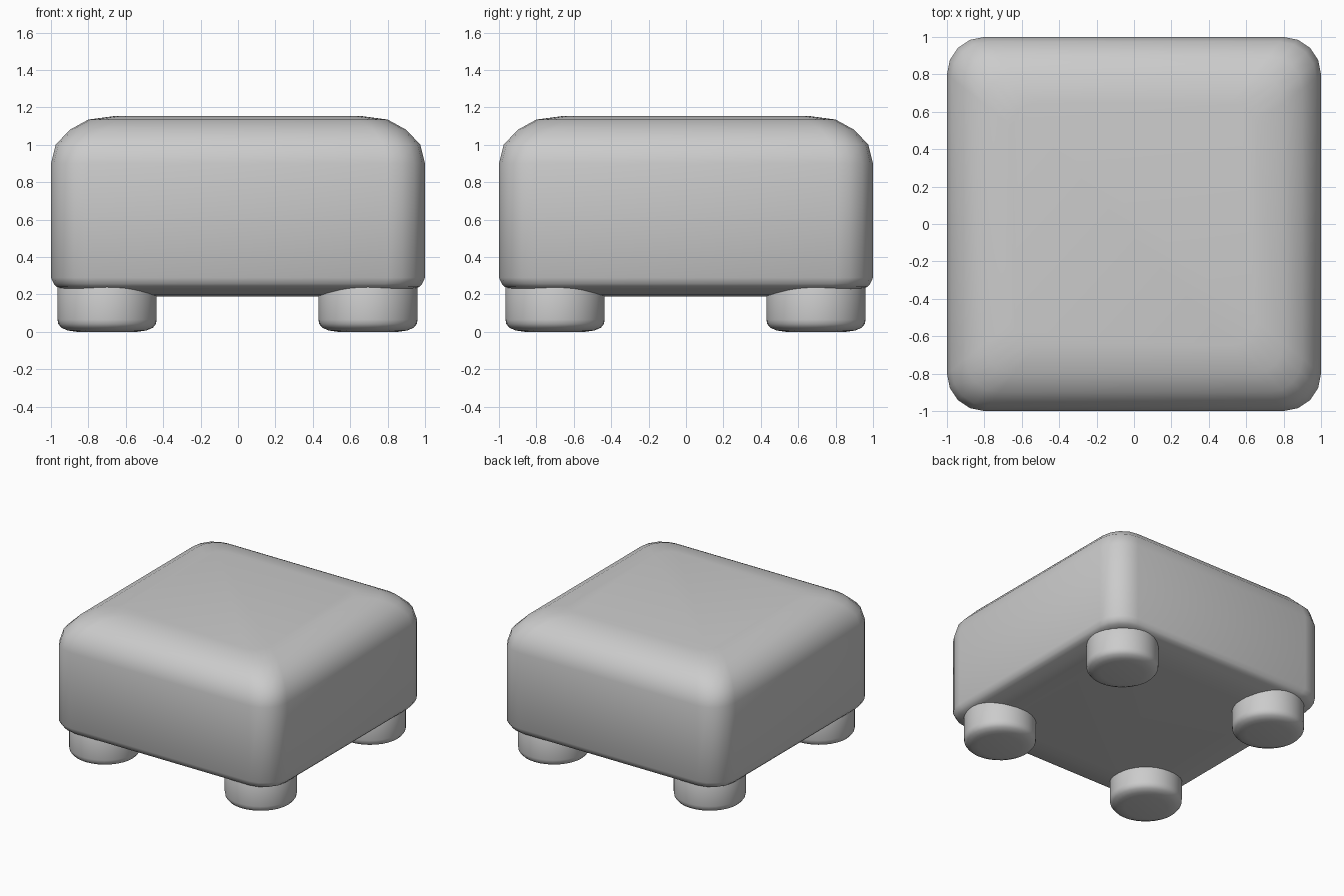
import bpy, bmesh, math

if "Cube" in bpy.data.objects:
    bpy.data.objects.remove(bpy.data.objects["Cube"])


def loft(name, rings, location=(0, 0, 0)):
    """Skin a stack of matching rings and cap both ends."""
    bm = bmesh.new()
    loops = [[bm.verts.new(p) for p in ring] for ring in rings]
    n = len(loops[0])
    for a, b in zip(loops, loops[1:]):
        for i in range(n):
            j = (i + 1) % n
            bm.faces.new((a[i], a[j], b[j], b[i]))
    bm.faces.new(loops[0][::-1])
    bm.faces.new(loops[-1])
    bmesh.ops.recalc_face_normals(bm, faces=bm.faces)
    mesh = bpy.data.meshes.new(name)
    bm.to_mesh(mesh)
    bm.free()
    obj = bpy.data.objects.new(name, mesh)
    bpy.context.collection.objects.link(obj)
    obj.location = location
    bpy.ops.object.select_all(action='DESELECT')
    obj.select_set(True)
    bpy.context.view_layer.objects.active = obj
    bpy.ops.object.shade_smooth_by_angle(angle=math.radians(60))
    return obj


def rounded_square(half, radius, z, steps=4):
    pts = []
    for q, (sx, sy) in enumerate([(1, 1), (-1, 1), (-1, -1), (1, -1)]):
        for s in range(steps + 1):
            a = math.radians(90) * (q + s / steps)
            pts.append((sx * (half - radius) + radius * math.cos(a),
                        sy * (half - radius) + radius * math.sin(a), z))
    return pts


def circle(radius, z, sides=32):
    return [(radius * math.cos(math.tau * i / sides),
             radius * math.sin(math.tau * i / sides), z) for i in range(sides)]


# Cushion: inset from the side and height, bottom to top
cushion_profile = [(0.30, 0.19), (0.20, 0.197), (0.12, 0.213), (0.06, 0.231),
                   (0.03, 0.24), (0.015, 0.257), (0, 0.29),
                   (0, 0.90), (0.025, 1.0), (0.10, 1.08), (0.20, 1.135),
                   (0.35, 1.155)]
loft("cushion", [rounded_square(1 - d, 0.2 - 0.2 * d, z) for d, z in cushion_profile])

# Four round feet, sunk into the cushion
foot_profile = [(0.16, 0), (0.21, 0.007), (0.245, 0.022), (0.261, 0.042), (0.265, 0.065),
                (0.265, 0.25), (0.25, 0.28), (0.18, 0.30)]
for side, x in (("left", -0.70), ("right", 0.695)):
    for end, y in (("front", -0.70), ("back", 0.695)):
        loft(f"{end}_{side}_foot", [circle(r, z) for r, z in foot_profile], (x, y, 0))
